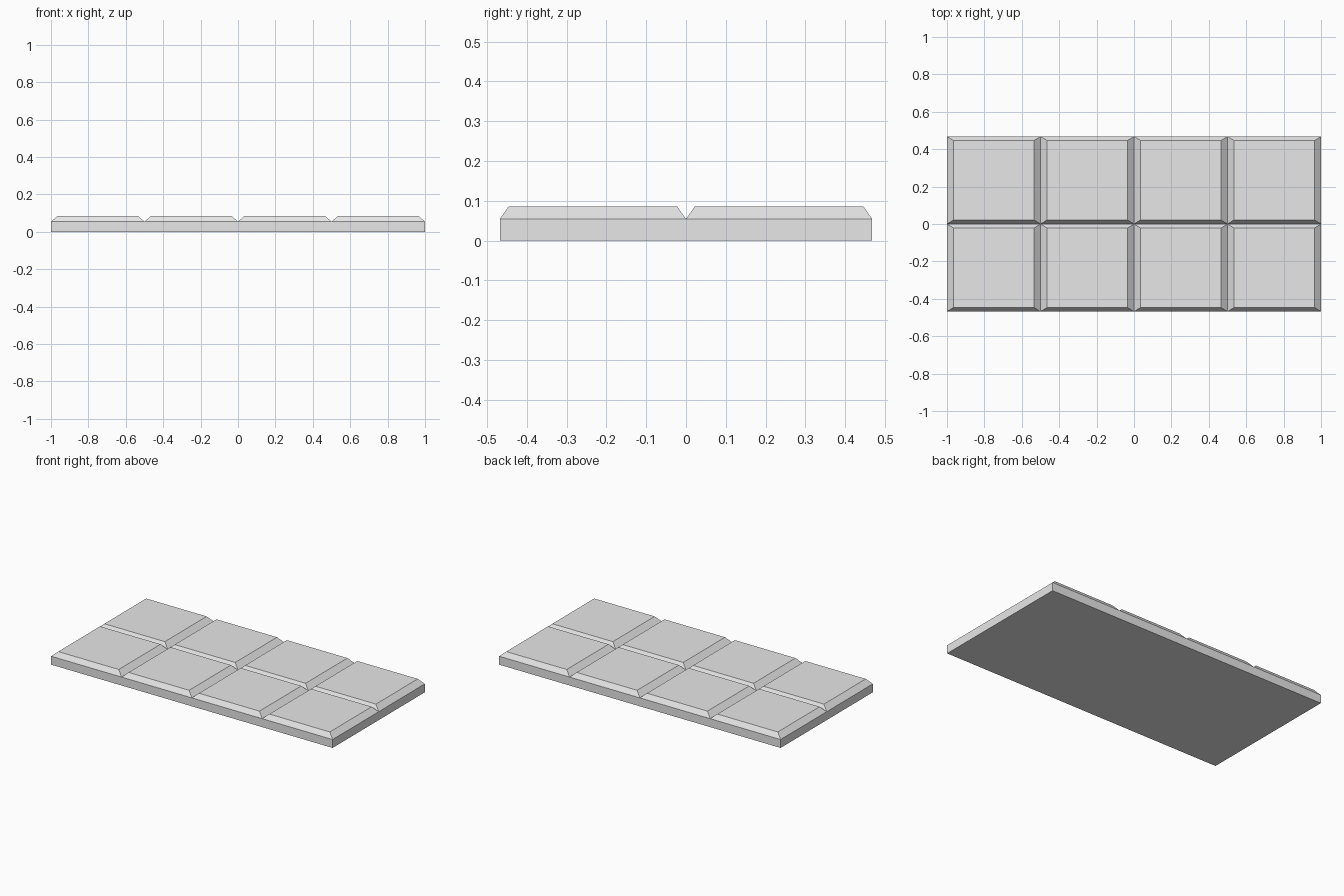
import bpy
import bmesh
from mathutils import Vector

if "Cube" in bpy.data.objects:
    bpy.data.objects.remove(bpy.data.objects["Cube"])

HALF_WIDTH = 0.468
BASE_Z, TOP_Z = 0.054, 0.085

bm = bmesh.new()

# Flat slab, divided into 4 x 2 segments
bmesh.ops.create_grid(bm, x_segments=4, y_segments=2, size=1)
for v in bm.verts:
    v.co.y *= HALF_WIDTH
bottom = bm.faces[:]
ret = bmesh.ops.extrude_face_region(bm, geom=bottom, use_keep_orig=True)
for g in ret["geom"]:
    if isinstance(g, bmesh.types.BMVert):
        g.co.z = BASE_Z
bmesh.ops.recalc_face_normals(bm, faces=bm.faces[:])

# Raised segments with sloping sides
cells = [f for f in bm.faces if f.calc_center_median().z > BASE_Z - 1e-5]
raised = bmesh.ops.extrude_discrete_faces(bm, faces=cells)["faces"]
for f in raised:
    c = f.calc_center_median()
    for v in f.verts:
        d = v.co - c
        v.co = Vector((c.x + d.x * 0.86, c.y + d.y * 0.907, TOP_Z))
bmesh.ops.recalc_face_normals(bm, faces=bm.faces[:])

mesh = bpy.data.meshes.new("segmented_bar")
bm.to_mesh(mesh)
bm.free()

mat = bpy.data.materials.new("light grey")
mat.diffuse_color = (0.8, 0.8, 0.8, 1)
mat.use_nodes = True
mat.node_tree.nodes["Principled BSDF"].inputs["Base Color"].default_value = mat.diffuse_color
mesh.materials.append(mat)

bar = bpy.data.objects.new("segmented_bar", mesh)
bpy.context.collection.objects.link(bar)
